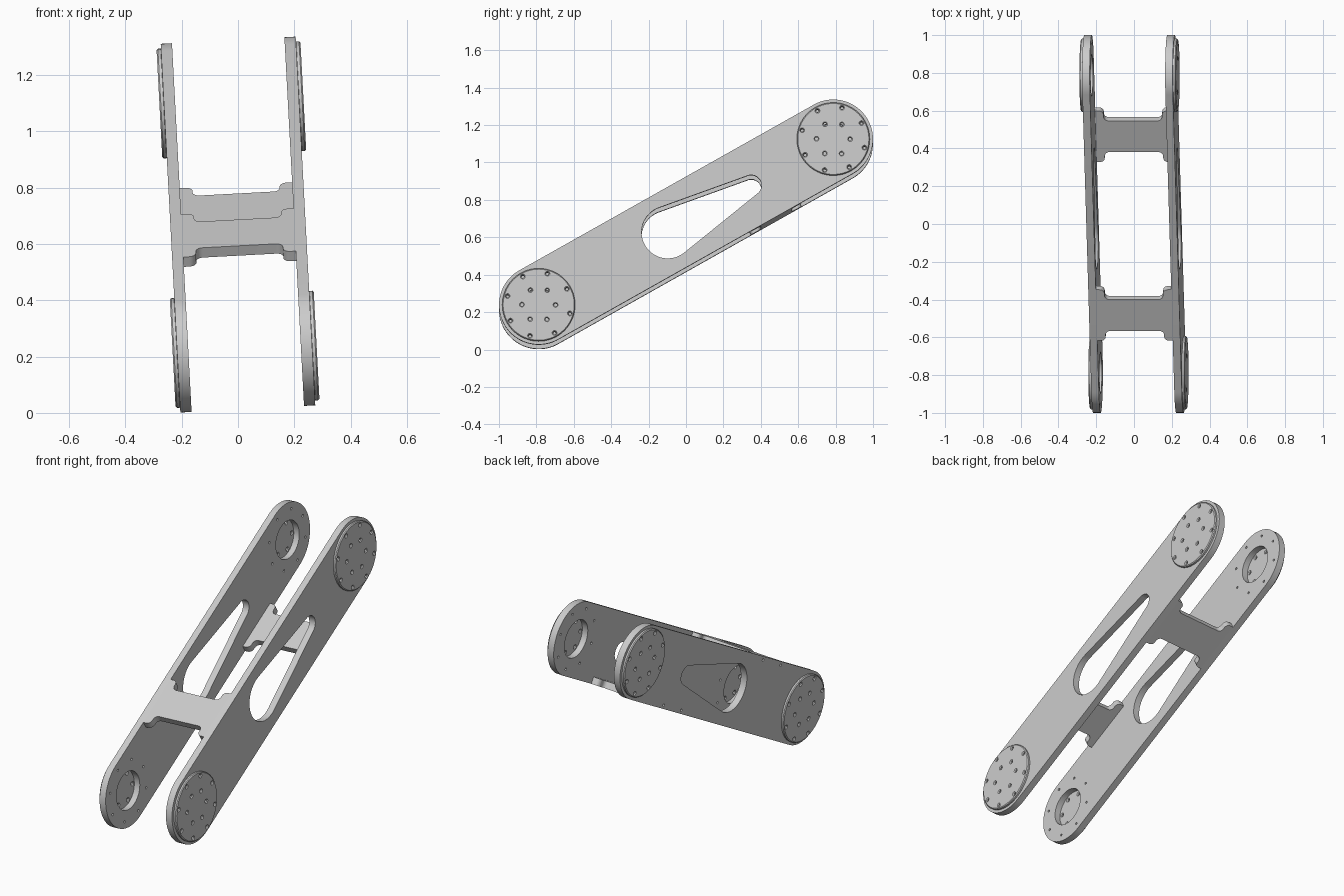
import bpy
from math import pi, sin, cos, asin, radians
from mathutils import Matrix, Vector

if "Cube" in bpy.data.objects:
    bpy.data.objects.remove(bpy.data.objects["Cube"])

ANGLE = radians(29.4)      # slope of the arm
ROLL = radians(-3.05)      # slight sideways lean
HALF, R = 0.904, 0.212     # pivot half distance, end radius
T = 0.02                   # half plate thickness
PLATE_X = 0.22

# Arm frame: x = along the arm, y = across the plate, z = outward normal (world x)
c, s = cos(ANGLE), sin(ANGLE)
ARM = (Matrix.Translation((0, 0, 0.669)) @ Matrix.Rotation(ROLL, 4, 'Y') @
       Matrix(((0, 0, 1, 0), (c, -s, 0, 0), (s, c, 0, 0), (0, 0, 0, 1))))


def arc(cx, cy, r, a0, a1, n):
    return [(cx + r * cos(a0 + (a1 - a0) * i / n),
             cy + r * sin(a0 + (a1 - a0) * i / n)) for i in range(n + 1)]


def circle(cx, cy, r, n=16):
    return arc(cx, cy, r, 0, 2 * pi * (n - 1) / n, n - 1)


def tapered_slot(u0, r0, u1, r1, n=32):
    """Outline around two circles of different size."""
    t = pi / 2 - asin((r0 - r1) / (u1 - u0))
    return arc(u1, 0, r1, -t, t, n) + arc(u0, 0, r0, t, 2 * pi - t, n)


def ring(cx, cy, radius, count, start, r):
    return [circle(cx + radius * cos(start + 2 * pi * i / count),
                   cy + radius * sin(start + 2 * pi * i / count), r) for i in range(count)]


def extruded(name, loops, half, matrix, bevel=0.0):
    """Filled outline with holes, extruded both ways, as a mesh."""
    cu = bpy.data.curves.new(name, 'CURVE')
    cu.dimensions = '2D'
    cu.fill_mode = 'BOTH'
    cu.extrude = half - bevel
    cu.bevel_depth = bevel
    cu.bevel_resolution = 0
    cu.offset = -bevel
    for pts in loops:
        sp = cu.splines.new('POLY')
        sp.points.add(len(pts) - 1)
        for p, (x, y) in zip(sp.points, pts):
            p.co = (x, y, 0, 1)
        sp.use_cyclic_u = True
    ob = bpy.data.objects.new(name, cu)
    bpy.context.collection.objects.link(ob)
    ob.matrix_world = ARM @ matrix
    bpy.ops.object.select_all(action='DESELECT')
    ob.select_set(True)
    bpy.context.view_layer.objects.active = ob
    bpy.ops.object.convert(target='MESH')
    bpy.ops.object.shade_smooth_by_angle(angle=radians(30))
    return bpy.context.object


BRACE_U = 0.435
for side, label in ((1, "right"), (-1, "left")):
    # Side plate with window, bores and bolt holes
    loops = [tapered_slot(-HALF, R, HALF, R, 48), tapered_slot(-0.112, 0.14, 0.40, 0.055)]
    for e in (-1, 1):
        loops.append(circle(e * HALF, 0, 0.11, 64))
        loops += ring(e * HALF, 0, 0.173, 8, 0, 0.007)
        if side < 0:   # brace screw holes
            loops += [circle(e * BRACE_U + d, -e * 0.0 - e * 0.192, 0.008) for d in (-0.1, 0.1)]
    extruded(label + "_plate", loops, T, Matrix.Translation((0, 0, side * PLATE_X)))
    # Pivot cover discs with chamfered rim and bolt holes
    for e, end in ((-1, "lower"), (1, "upper")):
        loops = [circle(0, 0, 0.195, 72)]
        loops += ring(0, 0, 0.173, 8, 0, 0.008) + ring(0, 0, 0.09, 6, pi / 6, 0.008)
        extruded(f"{label}_{end}_disc", loops, 0.010,
                 Matrix.Translation((e * HALF, 0, side * 0.246)), 0.005)

# Cross braces with flared ends: quarter outline, mirrored twice
quarter = [(0.155, 0.2)] + arc(0.130, 0.180, 0.025, 0, -pi / 2, 8) \
    + arc(0.120, 0.130, 0.025, pi / 2, pi, 8)
half_out = quarter + [(u, -n) for u, n in reversed(quarter)]
outline = half_out + [(-u, n) for u, n in reversed(half_out)]
flat = Matrix(((1, 0, 0, 0), (0, 0, -1, 0), (0, 1, 0, 0), (0, 0, 0, 1)))
for e, name in ((-1, "top_brace"), (1, "bottom_brace")):
    extruded(name, [outline], T, Matrix.Translation((e * BRACE_U, -e * (R - T), 0)) @ flat)
